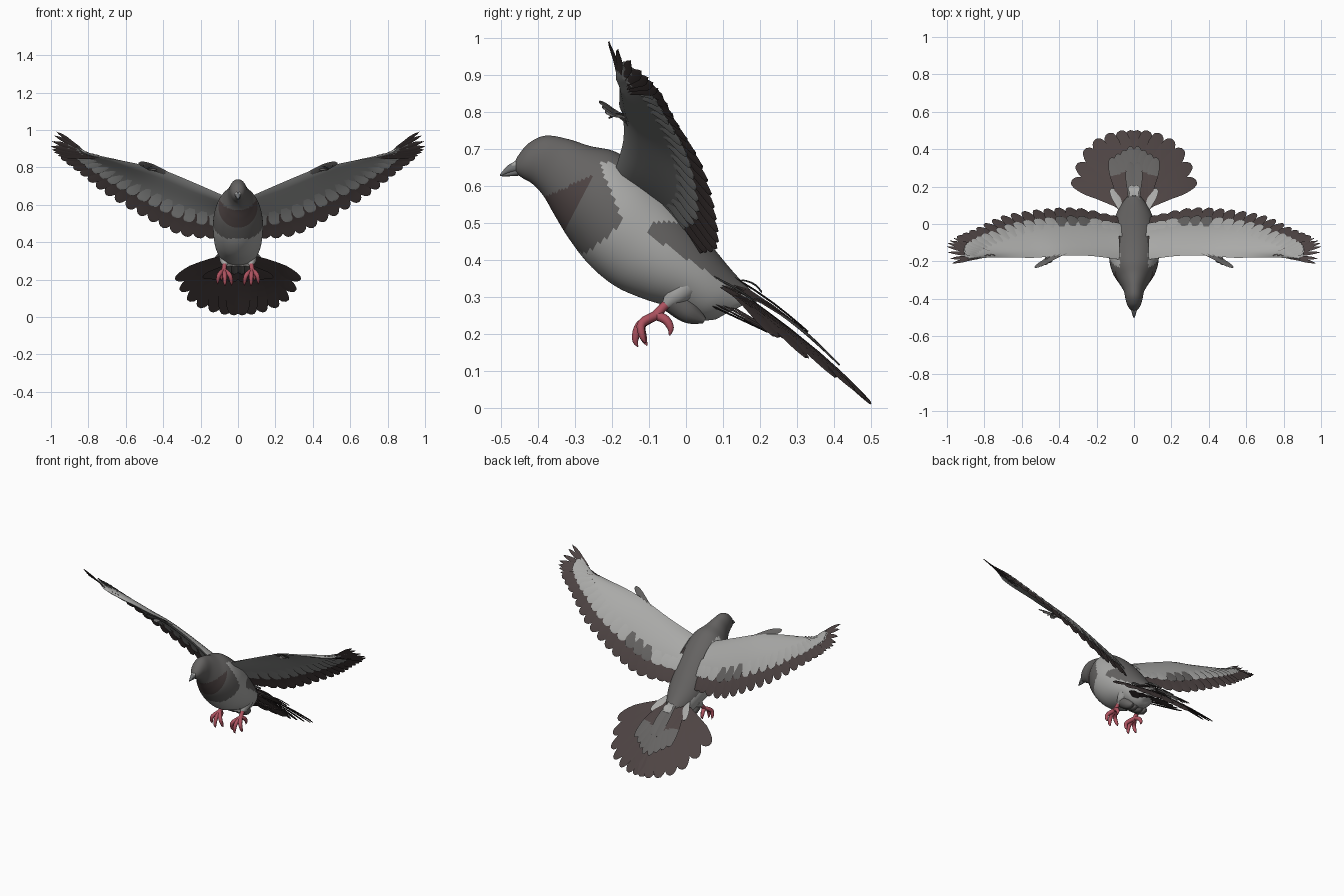
import bpy, bmesh, math
from mathutils import Vector as V

if "Cube" in bpy.data.objects:
    bpy.data.objects.remove(bpy.data.objects["Cube"])


def material(name, *rgb):
    m = bpy.data.materials.new(name)
    m.use_nodes = True
    m.diffuse_color = (*rgb, 1)
    m.node_tree.nodes["Principled BSDF"].inputs["Base Color"].default_value = (*rgb, 1)
    return m


MATS = [material("slate grey", .13, .125, .122), material("pale grey", .4, .4, .39),
        material("underwing grey", .33, .335, .33), material("feather brown", .075, .057, .056),
        material("foot pink", .42, .085, .115), material("beak grey", .17, .175, .18)]
SLATE, PALE, UNDER, BROWN, PINK, BEAK = range(len(MATS))


def spline(points, t):
    """Catmull-Rom point at t in 0..1 through the given points."""
    last = len(points) - 1
    i = min(int(t * last), last - 1)
    u = t * last - i
    a, b, c, d = (V(points[min(max(k, 0), last)]) for k in range(i - 1, i + 3))
    return b + (c - a) * (u / 2) + (a * 2 - b * 5 + c * 4 - d) * (u * u / 2) \
        + (b * 3 - a - c * 3 + d) * (u ** 3 / 2)


def loft(bm, rings, rule):
    """Closed skin over rings of points; rule(centre, ring, segment) gives the colour."""
    rows = [[bm.verts.new(p) for p in ring] for ring in rings]
    n = len(rows[0])
    for r, (a, b) in enumerate(zip(rows, rows[1:])):
        for s in range(n):
            f = bm.faces.new((a[s], a[(s + 1) % n], b[(s + 1) % n], b[s]))
            f.material_index = rule(f.calc_center_median(), r, s)
    for r, row in ((0, rows[0]), (len(rows) - 2, rows[-1])):
        f = bm.faces.new(row)
        f.material_index = rule(f.calc_center_median(), r, 0)


def tube(bm, points, radii, mat, steps=12, sides=10):
    rings = []
    for k in range(steps + 1):
        t = k / steps
        p = spline(points, t)
        d = (spline(points, min(t + .02, 1)) - spline(points, max(t - .02, 0))).normalized()
        u = d.cross(V((1, .1, 0))).normalized()
        w = d.cross(u)
        r = spline([(q, 0) for q in radii], t)[0]
        rings.append([p + (u * math.cos(a) + w * math.sin(a)) * r
                      for a in (math.tau * j / sides for j in range(sides))])
    loft(bm, rings, lambda *_: mat)


def feather(bm, base, tip, width, up, top, under, bow=0.0, twist=.07, point=.4, end=None):
    """Thin blade with a raised shaft and a rounded tip; end recolours the outer upper part."""
    d = (tip - base).normalized()
    side = d.cross(up).normalized()
    up = side.cross(d)
    side, up = side + up * twist, up - side * twist
    rings = []
    for t in (0, .2, .4, .6, .75, .86, .94, .985, 1):
        w = width * (.55 + .45 * min(t / .6, 1))
        if t > .6:
            w *= max(1 - ((t - .6) / .4) ** 2, .002) ** point
        p = base.lerp(tip, t) + up * bow * math.sin(math.pi * t)
        rings.append([p - side * w, p + up * .003, p + side * w, p - up * .002])
    end = top if end is None else end
    loft(bm, rings, lambda c, r, s: under if s > 1 else end if r > 2 else top)


def build(name, bm, mirror=False, angle=40):
    bmesh.ops.recalc_face_normals(bm, faces=bm.faces)
    mesh = bpy.data.meshes.new(name)
    bm.to_mesh(mesh)
    bm.free()
    ob = bpy.data.objects.new(name, mesh)
    for m in MATS:
        mesh.materials.append(m)
    bpy.context.collection.objects.link(ob)
    if mirror:
        mod = ob.modifiers.new("mirror", "MIRROR")
        mod.use_mirror_merge = False
    bpy.ops.object.select_all(action="DESELECT")
    ob.select_set(True)
    bpy.context.view_layer.objects.active = ob
    bpy.ops.object.shade_smooth_by_angle(angle=math.radians(angle))


# Body and head: top y, top z, bottom y, bottom z, half width
BODY = [(-.465, .662, -.467, .645, .006), (-.452, .685, -.457, .632, .022),
        (-.425, .716, -.44, .62, .036), (-.38, .736, -.415, .605, .046),
        (-.32, .727, -.385, .572, .056), (-.26, .708, -.355, .52, .08),
        (-.19, .692, -.315, .455, .115), (-.12, .645, -.26, .385, .132),
        (-.05, .58, -.19, .328, .132), (.02, .5, -.11, .293, .124),
        (.08, .425, -.035, .27, .105), (.13, .365, .03, .24, .078),
        (.175, .318, .075, .238, .045), (.19, .295, .1, .25, .025)]


def body_colour(c, r, s):
    x, y, z = abs(c.x), c.y, c.z
    if y < -.25 - .5 * (.63 - z) and .46 < z < .63 + .45 * (y + .25):
        return BROWN
    if z > .42 and y < -.17 - max(1.2 * (.5 - z), .4 * (z - .5)):
        return SLATE
    if y > -.1 and z > .45 - .65 * (y + .07) and (x < .08 or z < .5):
        return SLATE
    if x < .075 and z > .55 - .6 * (y + .1):
        return SLATE
    return PALE


bm = bmesh.new()
rings = []
for k in range(111):
    ty, tz, by, bz, w = spline(BODY, k / 110)
    mid, half = V((0, (ty + by) / 2, (tz + bz) / 2)), V((0, (ty - by) / 2, (tz - bz) / 2))
    rings.append([mid + half * math.cos(a) + V((w * math.sin(a), 0, 0))
                  for a in (math.tau * j / 72 for j in range(72))])
loft(bm, rings, body_colour)
build("body", bm)

# Beak with a pale cere
bm = bmesh.new()
tube(bm, [(0, -.44, .655), (0, -.475, .646), (0, -.503, .628)], [.02, .012, .002], BEAK)
tube(bm, [(0, -.445, .643), (0, -.475, .634), (0, -.498, .628)], [.015, .008, .002], BEAK)
build("beak", bm)
bm = bmesh.new()
tube(bm, [(.005, -.448, .665), (.007, -.461, .658), (.005, -.474, .652)], [.005, .009, .003], PALE)
build("cere", bm, True)

# Wing: leading edge and feather tips share one parameter from root to tip
LEAD = [(.08, -.19, .65), (.24, -.17, .72), (.4, -.17, .785), (.52, -.18, .815),
        (.62, -.18, .835), (.71, -.18, .85), (.78, -.18, .865), (.83, -.185, .885)]
TIPS = [(.11, .045, .42), (.3, .085, .435), (.5, .078, .53), (.7, .045, .65),
        (.85, -.025, .77), (.96, -.075, .86), (1, -.12, .91), (.97, -.21, .99)]
WING_UP = V((-.27, .71, .65)).normalized()


def wing_point(t, f, lift=0.0):
    camber = .03 * math.sin(math.pi * f) * (1 - .6 * t)
    return spline(LEAD, t).lerp(spline(TIPS, t), f) + WING_UP * (camber + lift)


def covert_reach(t):
    return .66 - .6 * max(t - .6, 0)


bm = bmesh.new()
rings = []
CHORD = [k / 8 for k in range(9)]
for k in range(41):
    t = k / 40
    thick = [(.035 * math.sqrt(c) * (1 - c) + .004 * min(c * 8, 1)) * (1 - .6 * t) for c in CHORD]
    upper = [wing_point(t, c * covert_reach(t), h) for c, h in zip(CHORD, thick)]
    lower = [wing_point(t, c * covert_reach(t), -h) for c, h in zip(CHORD, thick)]
    rings.append(upper + lower[:0:-1])
loft(bm, rings, lambda c, r, s: PALE if s < 8 else UNDER)
build("wing_coverts", bm, True)

bm = bmesh.new()
for k in range(17):
    t = .69 * k / 16
    feather(bm, wing_point(t, .3), wing_point(t, 1), .052 - .03 * t, WING_UP, BROWN, BROWN, .01)
build("secondary_feathers", bm, True)

# Separate pointed feathers at the wing tip
bm = bmesh.new()
for k in range(7):
    t = .72 + .28 * k / 6
    feather(bm, wing_point(t, .12), wing_point(t, 1), .023 - .011 * k / 6, WING_UP,
            BROWN, BROWN, .004, point=.9)
build("primary_feathers", bm, True)

bm = bmesh.new()
for k in range(21):
    t = .92 * k / 20
    colour = SLATE if .1 < t < .26 else PALE
    start, stop = covert_reach(t) - .24, covert_reach(t) + .1
    for lift, top in ((.008, colour), (-.008, UNDER)):
        feather(bm, wing_point(t, start, lift * (1 - .5 * t)), wing_point(t, stop, lift * .8),
                .044 - .026 * t, WING_UP, top, UNDER, .003)
build("covert_rows", bm, True)

bm = bmesh.new()
for k in range(4):
    feather(bm, wing_point(.25 + .03 * k, .05), V((.53 - .025 * k, -.233 + .008 * k, .825 - .014 * k)),
            .02, WING_UP, SLATE, SLATE, .006, twist=.3)
build("alula", bm, True)

# Tail fan and the short feathers over and under its root
TAIL = [(.02, .5, .01), (.1, .495, .018), (.2, .455, .048), (.28, .37, .105), (.33, .235, .195)]
TAIL_UP = V((0, .65, .76))
bm = bmesh.new()
for k in range(7):
    t = k / 6
    feather(bm, V((.01 + .07 * t, .11, .335 - .02 * t)), spline(TAIL, t), .05, TAIL_UP,
            BROWN, BROWN, .012, twist=-.16, point=.35)
build("tail_feathers", bm, True)

bm = bmesh.new()
for k in range(4):
    t = k / 3
    root = V((.01 + .05 * t, .1, .36 - .03 * t))
    feather(bm, root, V((.02 + .1 * t, .415 - .06 * t, .115 + .06 * t)), .032, TAIL_UP,
            BROWN, BROWN, .016, twist=-.12, end=SLATE)
    feather(bm, root - V((0, .02, .06)), V((.03 + .15 * t, .27 - .05 * t, .185 + .02 * t)), .035,
            TAIL_UP, BROWN, BROWN, twist=-.12)
feather(bm, V((.008, .08, .38)), V((.02, .33, .205)), .03, TAIL_UP, SLATE, BROWN, .01)
feather(bm, V((.06, .06, .36)), V((.12, .19, .285)), .025, TAIL_UP, PALE, PALE, .005)
feather(bm, V((.008, .15, .345)), V((.012, .205, .312)), .022, TAIL_UP, PALE, PALE, .008)
build("tail_coverts", bm, True)

# Vent fluff, thighs and feet
bm = bmesh.new()
for x in (.02, .05):
    tube(bm, [(x, -.04, .3), (x, .01, .258), (x, .05, .235)], [.04, .032, .008], SLATE)
build("vent_fluff", bm, True)
bm = bmesh.new()
tube(bm, [(.065, .0, .33), (.068, -.03, .302), (.071, -.058, .274)], [.04, .03, .01], PALE)
build("thigh", bm, True)

bm = bmesh.new()
ankle = V((.075, -.08, .25))
tube(bm, [(.07, -.045, .285), (.073, -.062, .272), ankle], [.013, .012, .014], PINK)
for tip, bulge in (((.035, -.105, .168), -.028), ((.07, -.13, .165), -.022),
                   ((.108, -.11, .175), -.026), ((.088, -.045, .195), .01)):
    tip = V(tip)
    knuckle = ankle.lerp(tip, .45) + V(((tip.x - ankle.x) * .3, bulge, .012))
    tube(bm, [ankle, knuckle, tip + V((0, bulge / 3, .02)), tip], [.013, .012, .009, .0015], PINK)
build("foot", bm, True)
